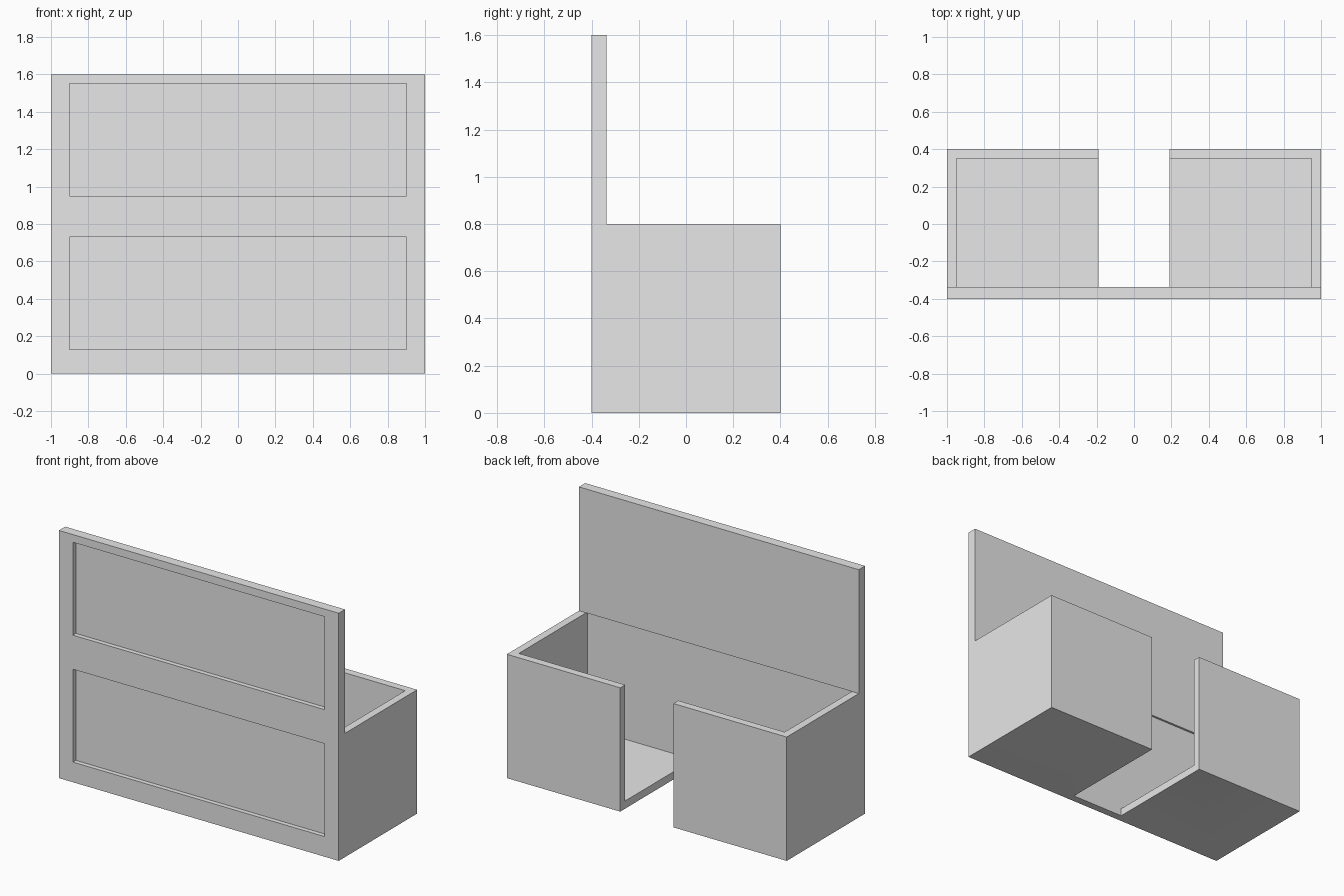
import bpy
import bmesh
from mathutils import Vector

cube = bpy.data.objects.get("Cube")
if cube:
    bpy.data.objects.remove(cube, do_unlink=True)

FRONT, BACK, WALL = -0.4, 0.4, 0.05
LOW, TOP = 0.8, 1.6          # height of the side bins and of the panel
PANEL_BACK = -0.336          # rear face of the upper panel
GAP = 0.19                   # half width of the opening


def box(name, lo, hi):
    """Axis-aligned box between two corners."""
    lo, hi = Vector(lo), Vector(hi)
    bm = bmesh.new()
    bmesh.ops.create_cube(bm, size=1)
    for v in bm.verts:
        v.co = (lo + hi) / 2 + v.co * (hi - lo)
    mesh = bpy.data.meshes.new(name)
    bm.to_mesh(mesh)
    bm.free()
    obj = bpy.data.objects.new(name, mesh)
    bpy.context.collection.objects.link(obj)
    return obj


def combine(obj, other, operation):
    """Apply a boolean and discard the helper object."""
    mod = obj.modifiers.new("Boolean", "BOOLEAN")
    mod.operation, mod.solver, mod.object = operation, "EXACT", other
    bpy.context.view_layer.objects.active = obj
    bpy.ops.object.modifier_apply(modifier=mod.name)
    bpy.data.objects.remove(other, do_unlink=True)


# Counter body: lower block, hollowed out and split at the back
stand = box("counter_body", (-1, FRONT, 0), (1, BACK, LOW))
hollow = box("hollow", (WALL - 1, FRONT + WALL, WALL), (1 - WALL, BACK - WALL, LOW + 1))
combine(stand, hollow, "DIFFERENCE")
opening = box("opening", (-GAP, FRONT + WALL, -1), (GAP, BACK + 1, LOW + 1))
combine(stand, opening, "DIFFERENCE")

# Tall front panel, slightly thicker than the walls
combine(stand, box("upper_panel", (-1, FRONT, LOW), (1, PANEL_BACK, TOP)), "UNION")

# Round the outward edges, except the small ledge under the upper panel
bm = bmesh.new()
bm.from_mesh(stand.data)
bmesh.ops.remove_doubles(bm, verts=bm.verts, dist=0.0005)
bmesh.ops.dissolve_limit(bm, angle_limit=0.01, verts=bm.verts, edges=bm.edges)


def is_ledge(edge):
    return all(abs(v.co.z - LOW) < 0.001 and v.co.y < -0.3 for v in edge.verts)


rounded = [e for e in bm.edges if e.is_manifold and e.is_convex
           and e.calc_face_angle() > 1 and e.calc_length() > 0.1 and not is_ledge(e)]
bmesh.ops.bevel(bm, geom=rounded, offset=0.015, segments=4, profile=0.5,
                affect="EDGES", clamp_overlap=True)
bm.to_mesh(stand.data)
bm.free()

# Two shallow recesses on the front
for bottom in (0.13, 0.95):
    recess = box("recess", (-0.9, FRONT - 0.1, bottom), (0.9, FRONT + 0.03, bottom + 0.6))
    combine(stand, recess, "DIFFERENCE")

# Grey paint
grey = bpy.data.materials.new("light_grey")
grey.use_nodes = True
colour = (0.8, 0.8, 0.8, 1)
grey.diffuse_color = colour
grey.node_tree.nodes["Principled BSDF"].inputs["Base Color"].default_value = colour
stand.data.materials.clear()
stand.data.materials.append(grey)

bpy.ops.object.select_all(action="DESELECT")
stand.select_set(True)
bpy.context.view_layer.objects.active = stand
bpy.ops.object.shade_smooth_by_angle()
